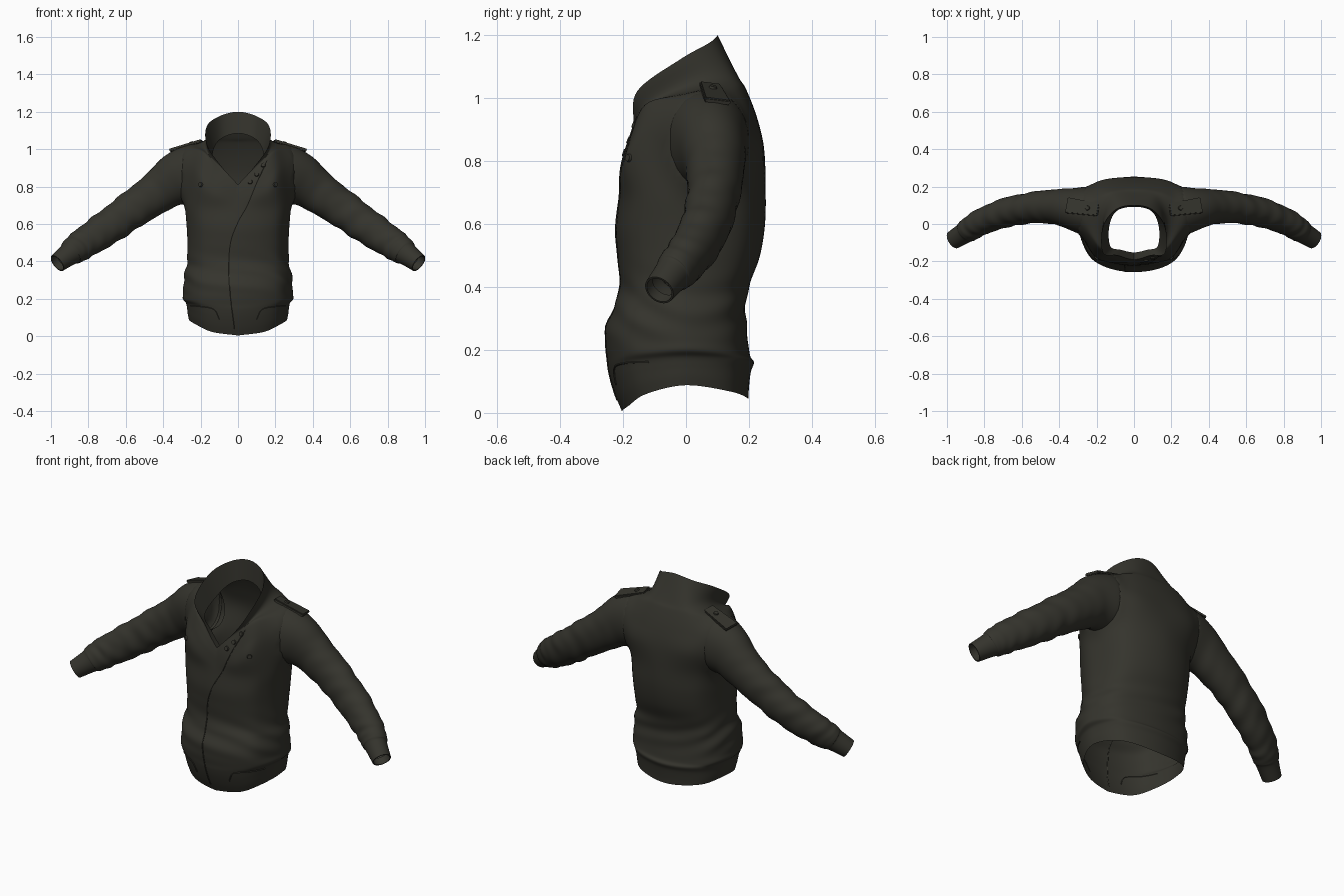
import bpy, bmesh, math
from math import sin, cos, pi
from mathutils import Vector, Matrix
from mathutils.bvhtree import BVHTree

cube = bpy.data.objects.get("Cube")
if cube:
    bpy.data.objects.remove(cube)

OLIVE = (0.035, 0.034, 0.026, 1)
cloth = bpy.data.materials.new("dark olive cloth")
cloth.use_nodes = True
cloth.diffuse_color = OLIVE
cloth.node_tree.nodes["Principled BSDF"].inputs["Base Color"].default_value = OLIVE


def finish(name, bm, mirror=False, angle=50):
    mesh = bpy.data.meshes.new(name)
    bm.to_mesh(mesh)
    bm.free()
    mesh.materials.append(cloth)
    obj = bpy.data.objects.new(name, mesh)
    bpy.context.collection.objects.link(obj)
    if mirror:
        obj.modifiers.new("Mirror", "MIRROR")
    bpy.ops.object.select_all(action="DESELECT")
    obj.select_set(True)
    bpy.context.view_layer.objects.active = obj
    bpy.ops.object.shade_smooth_by_angle(angle=math.radians(angle))


def spline(pts, n, start=None, end=None):
    """Smooth curve through the points, n steps for each span."""
    p = [start or pts[0] * 2 - pts[1], *pts, end or pts[-1] * 2 - pts[-2]]
    out = []
    for i in range(1, len(p) - 2):
        a, b, c, d = p[i - 1:i + 3]
        for k in range(n):
            t = k / n
            out.append((b * 2 + (c - a) * t + (a * 2 - b * 5 + c * 4 - d) * t * t
                        + (b * 3 - a - c * 3 + d) * t ** 3) / 2)
    return out + [pts[-1].copy()]


def loft(rings, closed=True):
    bm = bmesh.new()
    rows = [[bm.verts.new(p) for p in ring] for ring in rings]
    n = len(rows[0])
    for a, b in zip(rows, rows[1:]):
        for i in range(n if closed else n - 1):
            j = (i + 1) % n
            bm.faces.new((a[i], a[j], b[j], b[i]))
    return bm


def flip_x(p):
    return Vector((-p.x, p.y, p.z))


def full_ring(pts):
    """Half outline from front to back, mirrored to a whole loop."""
    ghost = Vector((-pts[1].x, pts[1].y, 2 * pts[0].z - pts[1].z))
    half = spline(pts, 8, ghost, flip_x(pts[-2]))
    return half + [flip_x(p) for p in reversed(half[1:-1])]


def body_ring(zf, zs, zb, width, yf, yb):
    pts = []
    for deg in (0, 28, 55, 90, 135, 180):
        s, c = sin(math.radians(deg)), cos(math.radians(deg))
        depth, z_end = (yf, zf) if c > 0 else (yb, zb)
        pts.append(Vector((width * abs(s) ** 0.86 if deg < 180 else 0,
                           depth * abs(c) ** 0.86, zs + (z_end - zs) * c * c)))
    return pts


def V(*rows):
    return [Vector(r) for r in rows]


# Body: front, side and back heights, half width, front and back depth
levels = [
    (.004, .088, .045, .262, -.203, .198), (.05, .118, .08, .268, -.222, .2),
    (.1, .15, .13, .272, -.238, .206), (.14, .178, .16, .278, -.247, .216),
    (.17, .2, .18, .295, -.25, .204), (.22, .23, .22, .292, -.256, .198),
    (.28, .28, .28, .292, -.252, .192), (.34, .34, .34, .283, -.228, .19),
    (.4, .4, .4, .272, -.21, .2), (.5, .5, .5, .27, -.217, .235),
    (.58, .6, .6, .275, -.222, .251), (.67, .71, .71, .285, -.213, .253)]
body = [body_ring(*lv) for lv in levels]

# Chest, shoulders and collar, each outline from front to back
body += [
    V((0, -.207, .72), (.13, -.205, .76), (.22, -.16, .82),
      (.3, .03, .83), (.22, .213, .84), (0, .248, .84)),
    V((0, -.202, .76), (.115, -.192, .83), (.218, -.132, .92),
      (.312, .055, .93), (.22, .19, .94), (0, .225, .94)),
    V((0, -.197, .785), (.1, -.176, .875), (.192, -.118, .985),
      (.27, .06, 1.0), (.17, .165, 1.025), (0, .19, 1.03)),
    V((0, -.193, .8), (.092, -.165, .9), (.16, -.122, .98),
      (.172, .04, 1.05), (.12, .145, 1.07), (0, .165, 1.07)),
    V((0, -.19, .81), (.09, -.168, .91), (.166, -.155, 1.022),
      (.167, -.02, 1.122), (.1, .075, 1.176), (0, .1, 1.2))]
loops = [full_ring(r) for r in body]
columns = [spline(list(col), 6) for col in zip(*loops)]
rings = [list(r) for r in zip(*columns)]

# Soft folds around the waist
for ring in rings:
    for p in ring:
        fold = math.exp(-((p.z - .33) / .09) ** 2) * .016
        k = 1 + fold * sin(p.z * 62 + p.x * 14 + 3 * sin(p.y * 9 + p.x * 4))
        p.x *= k
        p.y *= k
body_mesh = loft(rings)
body_skin = BVHTree.FromBMesh(body_mesh)

# Collar lining, turned in from the top edge
neck = full_ring(V((0, -.152, .8), (.07, -.138, .87), (.127, -.118, .935),
                   (.132, -.01, .995), (.092, .07, 1.055), (0, .092, 1.085)))
finish("collar_lining", loft([loops[-1], neck]))


def tube(path, radius, sides, turn_in=False):
    out = []
    for i, p in enumerate(path):
        d = (path[min(i + 1, len(path) - 1)] - path[max(i - 1, 0)]).normalized()
        u = Vector((0, 1, 0))
        u = (u - d * u.dot(d)).normalized()
        v = d.cross(u)
        ring = []
        for k in range(sides):
            a = 2 * pi * k / sides
            ring.append(p + (u * cos(a) + v * sin(a)) * radius(i / (len(path) - 1), a))
        out.append(ring)
    if turn_in:
        back = (path[-2] - path[-1]).normalized() * .04
        out.append([path[-1] + (q - path[-1]) * .88 for q in out[-1]])
        out.append([q + back for q in out[-1]])
    return loft(out)


# Sleeves with creases and narrower cuffs: centre and radius
sleeve = [Vector(s) for s in (
    (.21, .06, .888, .112), (.305, .078, .86, .134), (.42, .092, .777, .114),
    (.56, .085, .68, .1), (.7, .056, .58, .093), (.82, .008, .5, .083),
    (.885, -.033, .453, .073), (.905, -.047, .437, .061), (.966, -.085, .39, .05))]
arm = spline(sleeve, 10)


def sleeve_radius(t, a):
    """Oval across the arm, round at the cuff."""
    r = arm[round(t * (len(arm) - 1))].w * (1 - .18 * cos(a) ** 2 * min(1, (1 - t) * 3))
    fade = max(0, min(1, (t - .16) * 4, (.78 - t) * 8))
    return r * (1 + fade * (.025 * sin(t * 55 + 2.5 * sin(a + t * 5))
                            + .02 * sin(t * 90 + 2 * cos(a * 2))))


sleeve_mesh = tube([p.xyz for p in arm], sleeve_radius, 48, True)
sleeve_skin = BVHTree.FromBMesh(sleeve_mesh)


def gap(skin, point):
    """Signed distance to a skin on the left half, and its normal there."""
    p = Vector((abs(point.x), point.y, point.z))
    hit, normal, _, dist = skin.find_nearest(p)
    return math.copysign(dist, (p - hit).dot(normal)), normal


def blend(bm, skin, min_x):
    """Trim what lies under the other part and swell the joint into a soft fillet."""
    hidden = []
    for f in bm.faces:
        c = f.calc_center_median()
        if min_x < abs(c.x) < .45 and gap(skin, c)[0] < -.012:
            hidden.append(f)
    bmesh.ops.delete(bm, geom=hidden, context="FACES")
    bm.normal_update()
    reach = .09
    moves = []
    for v in bm.verts:
        d, other = gap(skin, v.co)
        if v.co.z > .5 and .2 < abs(v.co.x) < .5 and d < reach:
            d = max(d, 0)
            if v.co.x < 0:
                other = flip_x(other)
            way = (v.normal + other * (1 - d / reach)).normalized()
            ease = min(1, (abs(v.co.x) - .2) * 20)
            moves.append((v, way * ease * (reach - d) ** 2 / (4 * reach)))
    for v, move in moves:
        v.co += move


blend(sleeve_mesh, body_skin, 0)
blend(body_mesh, sleeve_skin, .24)
body_skin = BVHTree.FromBMesh(body_mesh)
finish("jacket_body", body_mesh, angle=70)
finish("sleeves", sleeve_mesh, True, 70)


def on_front(x, z):
    """Point and normal on the front of the body."""
    hit, normal, _, _ = body_skin.ray_cast(Vector((x, -1, z)), Vector((0, 1, 0)))
    if hit is None or hit.y > 0:
        hit, normal, _, _ = body_skin.find_nearest(Vector((x, -.17, z)))
    return hit, normal


def seam(name, pts, mirror=False):
    line = []
    for p in spline([Vector(p) for p in pts], 8):
        hit, normal = on_front(*p)
        line.append(hit + normal * .001)
    finish(name, tube(line, lambda t, a: .003, 6), mirror)


# Front closing seam and pocket seams
seam("front_seam", [(.155, .94), (.1, .82), (.05, .7), (0, .61),
                    (-.04, .5), (-.05, .35), (-.04, .2), (-.02, .04)])
seam("pocket_seams", [(.25, .162), (.2, .158), (.13, .143), (.1, .09)], True)


def button(name, spot, normal, mirror=False):
    bm = bmesh.new()
    turn = normal.to_track_quat("Z", "Y").to_matrix().to_4x4()
    bmesh.ops.create_cone(bm, cap_ends=True, segments=16, radius1=.014, radius2=.011,
                          depth=.01, matrix=Matrix.Translation(spot + normal * .002) @ turn)
    finish(name, bm, mirror, 40)


button("chest_buttons", *on_front(.2, .81), True)
for i, (x, z) in enumerate([(.065, .825), (.1, .865), (.135, .915)]):
    button(f"lapel_button_{i + 1}", *on_front(x, z))

# Shoulder straps, slightly tapered toward the neck
tilt = (Matrix.Translation((.275, .088, 1.016)) @ Matrix.Rotation(math.radians(16), 4, "Y")
        @ Matrix.Rotation(math.radians(-10), 4, "X") @ Matrix.Rotation(math.radians(8), 4, "Z"))
strap = bmesh.new()
bmesh.ops.create_cube(strap, size=1, matrix=Matrix.Diagonal((.18, .085, .016, 1)))
for v in strap.verts:
    if v.co.x < 0:
        v.co.y *= .8
bmesh.ops.bevel(strap, geom=strap.edges[:], offset=.004, segments=2, affect="EDGES")
strap.transform(tilt)
finish("shoulder_straps", strap, True, 40)
button("strap_buttons", tilt @ Vector((-.03, 0, .008)),
       (tilt.to_3x3() @ Vector((0, 0, 1))).normalized(), True)
